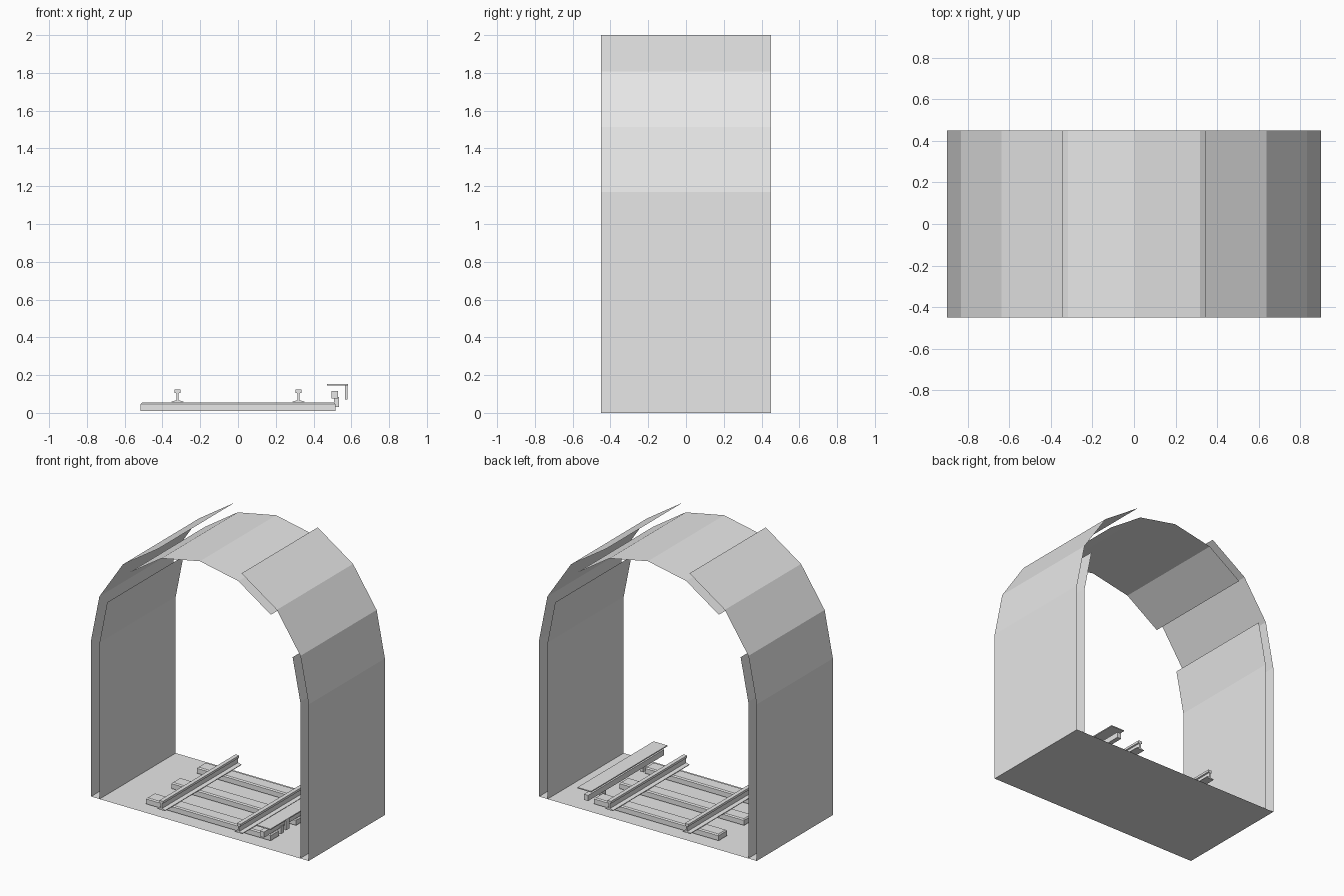
import bpy, bmesh, math

if "Cube" in bpy.data.objects:
    bpy.data.objects.remove(bpy.data.objects["Cube"], do_unlink=True)

LENGTH = 0.9      # tunnel length along y
SPRING = 1.17     # height where the arch starts
OUTER, INNER = 0.9, 0.83

grey = bpy.data.materials.new("light_grey")
grey.use_nodes = True
grey.diffuse_color = (0.8, 0.8, 0.8, 1)
grey.node_tree.nodes["Principled BSDF"].inputs["Base Color"].default_value = (0.8, 0.8, 0.8, 1)


def finish(name, bm):
    mesh = bpy.data.meshes.new(name)
    bm.to_mesh(mesh)
    bm.free()
    mesh.materials.append(grey)
    obj = bpy.data.objects.new(name, mesh)
    bpy.context.collection.objects.link(obj)
    return obj


def extrude_y(name, points, closed=False, y0=-LENGTH / 2, y1=LENGTH / 2):
    """Sweep an x-z profile along y; a closed profile gets end caps."""
    bm = bmesh.new()
    front = [bm.verts.new((x, y0, z)) for x, z in points]
    back = [bm.verts.new((x, y1, z)) for x, z in points]
    count = len(points)
    for i in range(count if closed else count - 1):
        j = (i + 1) % count
        bm.faces.new((front[i], front[j], back[j], back[i]))
    if closed:
        bm.faces.new(front)
        bm.faces.new(back)
        bmesh.ops.recalc_face_normals(bm, faces=bm.faces)
    return finish(name, bm)


def box(name, x0, x1, z0, z1, y0=-LENGTH / 2, y1=LENGTH / 2):
    return extrude_y(name, [(x0, z0), (x1, z0), (x1, z1), (x0, z1)], True, y0, y1)


def arc(radius, first, last):
    """Arch points in steps of a sixteenth turn, measured from +x."""
    return [(radius * math.cos(i * math.pi / 8), SPRING + radius * math.sin(i * math.pi / 8))
            for i in range(first, last + 1)]


# Tunnel shell: floor, overlapping wall sheets and roof sheet
extrude_y("floor", [(-OUTER, 0), (OUTER, 0)])
for side, label in ((1, "left"), (-1, "right")):
    for name, radius, last in (("outer_wall", OUTER, 3), ("inner_wall", INNER, 1)):
        profile = [(radius, 0)] + arc(radius, 0, last)
        profile = [(side * x, z) for x, z in profile]
        extrude_y(f"{label}_{name}", profile[::side])
extrude_y("roof", arc(INNER, 2, 6))

# Sleepers with bevelled top edges
for i in range(3):
    y = (i - 1) * 0.3
    sleeper = box(f"sleeper_{i + 1}", -0.515, 0.515, 0.01, 0.055, y - 0.05, y + 0.05)
    bm = bmesh.new()
    bm.from_mesh(sleeper.data)
    top = [e for e in bm.edges if all(v.co.z > 0.05 for v in e.verts)]
    bmesh.ops.bevel(bm, geom=top, offset=0.008, segments=1, affect='EDGES')
    bm.to_mesh(sleeper.data)
    bm.free()

# Running rails with foot, web and head
half = [(0.032, 0.055), (0.032, 0.06), (0.006, 0.067), (0.005, 0.103), (0.015, 0.106), (0.015, 0.123)]
section = half + [(-x, z) for x, z in reversed(half)]
for centre, label in ((0.32, "left"), (-0.32, "right")):
    extrude_y(f"{label}_rail", [(centre + x, z) for x, z in section], True)

# Power rail, its brackets and its cover board
box("power_rail", 0.495, 0.53, 0.075, 0.117)
box("cover_board", 0.47, 0.583, 0.146, 0.154)
for y, label in ((-0.24, "front"), (0.24, "back")):
    box(f"{label}_rail_bracket", 0.508, 0.536, 0.03, 0.085, y - 0.02, y + 0.02)
    box(f"{label}_cover_hanger", 0.567, 0.579, 0.07, 0.147, y - 0.02, y + 0.02)
